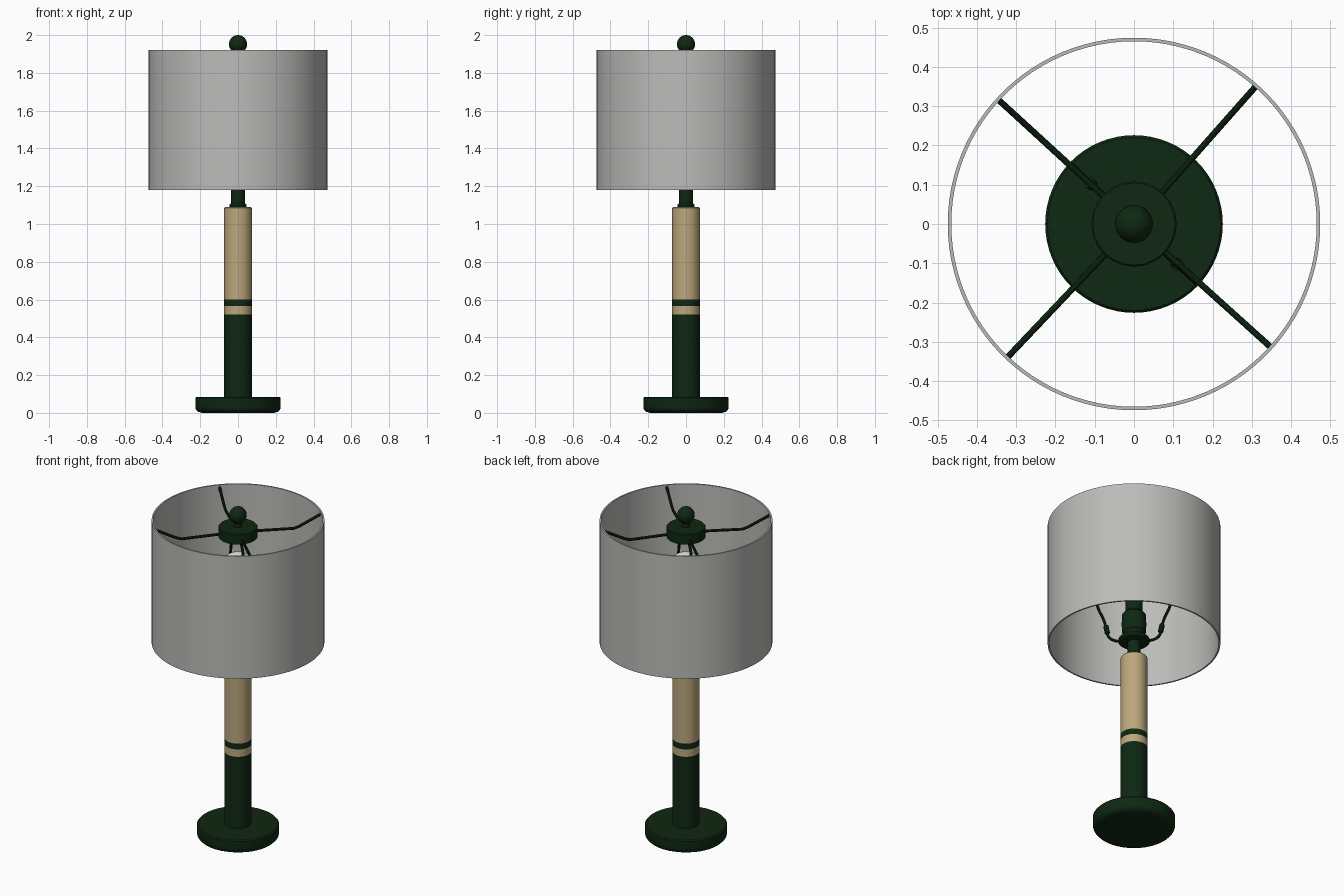
import bpy, bmesh, math
from mathutils import Vector

if "Cube" in bpy.data.objects:
    bpy.data.objects.remove(bpy.data.objects["Cube"])


def material(name, rgb):
    m = bpy.data.materials.new(name)
    m.diffuse_color = (*rgb, 1.0)
    m.use_nodes = True
    m.node_tree.nodes["Principled BSDF"].inputs["Base Color"].default_value = m.diffuse_color
    return m


GREEN = material("dark green", (0.0045, 0.021, 0.0065))
CREAM = material("cream wood", (0.51, 0.39, 0.205))
GREY = material("shade grey", (0.50, 0.50, 0.49))
WHITE = material("bulb white", (0.80, 0.80, 0.79))


def finish(ob, mats):
    for m in mats:
        ob.data.materials.append(m)
    bpy.ops.object.select_all(action='DESELECT')
    ob.select_set(True)
    bpy.context.view_layer.objects.active = ob
    bpy.ops.object.shade_smooth_by_angle(angle=math.radians(35))
    return ob


def lathe(name, profile, mats, segments=64, closed=False):
    """Spin (radius, z) points about the z axis."""
    bm = bmesh.new()
    vs = [bm.verts.new((r, 0, z)) for r, z in profile]
    es = [bm.edges.new(p) for p in zip(vs, vs[1:])]
    if closed:
        es.append(bm.edges.new((vs[-1], vs[0])))
    bmesh.ops.spin(bm, geom=vs + es, cent=(0, 0, 0), axis=(0, 0, 1),
                   angle=math.tau, steps=segments, use_duplicate=False)
    bmesh.ops.remove_doubles(bm, verts=bm.verts, dist=1e-5)
    bmesh.ops.recalc_face_normals(bm, faces=bm.faces)
    me = bpy.data.meshes.new(name)
    bm.to_mesh(me)
    bm.free()
    ob = bpy.data.objects.new(name, me)
    bpy.context.collection.objects.link(ob)
    return finish(ob, mats)


def tube(name, points, radius, azimuth, smooth):
    """Round rod through (radius, z) points in the plane at an azimuth."""
    a = math.radians(azimuth)
    cu = bpy.data.curves.new(name, 'CURVE')
    cu.dimensions = '3D'
    cu.bevel_depth = radius
    cu.bevel_resolution = 3
    cu.use_fill_caps = True
    cu.resolution_u = 6
    sp = cu.splines.new('BEZIER')
    sp.bezier_points.add(len(points) - 1)
    for bp, (r, z) in zip(sp.bezier_points, points):
        bp.co = Vector((r * math.cos(a), r * math.sin(a), z))
        bp.handle_left_type = bp.handle_right_type = 'AUTO' if smooth else 'VECTOR'
    ob = bpy.data.objects.new(name, cu)
    bpy.context.collection.objects.link(ob)
    bpy.ops.object.select_all(action='DESELECT')
    ob.select_set(True)
    bpy.context.view_layer.objects.active = ob
    bpy.ops.object.convert(target='MESH')
    return finish(bpy.context.view_layer.objects.active, [GREEN])


def ball(r, zc, start=-90, end=90, n=16):
    pts = []
    for i in range(n + 1):
        t = math.radians(start + (end - start) * i / n)
        pts.append((max(0.0, r * math.cos(t)), zc + r * math.sin(t)))
    return pts


# Base disc with a softened lower edge
lathe("base", [(0, 0), (0.19, 0), (0.212, 0.006), (0.223, 0.018), (0.226, 0.03),
               (0.226, 0.078), (0.22, 0.085), (0, 0.085)], [GREEN])

# Column, banded by height
column = lathe("column", [(0, 0.08), (0.073, 0.08), (0.073, 0.52), (0.073, 0.565),
                          (0.073, 0.60), (0.073, 1.085), (0.069, 1.09), (0, 1.09)],
               [GREEN, CREAM])
for f in column.data.polygons:
    z = f.center.z
    f.material_index = 1 if 0.52 < z < 0.565 or z > 0.60 else 0

# Neck, harp saddle and bulb socket
lathe("neck", [(0, 1.085), (0.046, 1.085), (0.046, 1.10), (0.036, 1.112),
               (0.036, 1.19), (0, 1.19)], [GREEN], 40)
lathe("saddle", [(0, 1.185), (0.08, 1.185), (0.086, 1.192), (0.086, 1.205),
                 (0.08, 1.212), (0, 1.212)], [GREEN], 40)
lathe("socket", [(0.045, 1.21), (0.05, 1.235), (0.065, 1.25), (0.068, 1.30),
                 (0.065, 1.36), (0.046, 1.38), (0.046, 1.48), (0, 1.48)], [GREEN], 40)

# Bulb
lathe("bulb", [(0, 1.47), (0.04, 1.47), (0.043, 1.50)] + ball(0.105, 1.615, -60, 90),
      [WHITE], 40)

# Harp: two bowed rods with ferrules
for side, az in (("left", 137), ("right", 317)):
    tube(side + "_harp", [(0.04, 1.198), (0.10, 1.20), (0.138, 1.225), (0.15, 1.27),
                          (0.165, 1.33), (0.197, 1.41), (0.215, 1.50), (0.20, 1.62),
                          (0.15, 1.75), (0.08, 1.82), (0, 1.835)], 0.008, az, True)
    tube(side + "_ferrule", [(0.146, 1.25), (0.155, 1.295)], 0.015, az, False)

# Hub and finial
lathe("hub", [(0, 1.82), (0.104, 1.82), (0.108, 1.824), (0.108, 1.879),
              (0.104, 1.884), (0, 1.884)], [GREEN])
lathe("finial_stem", [(0, 1.88), (0.022, 1.88), (0.022, 1.92), (0, 1.92)], [GREEN], 24)
lathe("finial", ball(0.048, 1.952), [GREEN], 32)

# Spider arms from the hub to the shade
for i, az in enumerate((48.5, 137.5, 226.5, 318)):
    tube("spider_arm_%d" % (i + 1), [(0.09, 1.845), (0.315, 1.836), (0.345, 1.845),
                                     (0.468, 1.906)], 0.008, az, False)

# Drum shade, a thin open wall
lathe("shade", [(0.474, 1.18), (0.474, 1.922), (0.465, 1.922), (0.465, 1.18)],
      [GREY], 96, closed=True)
